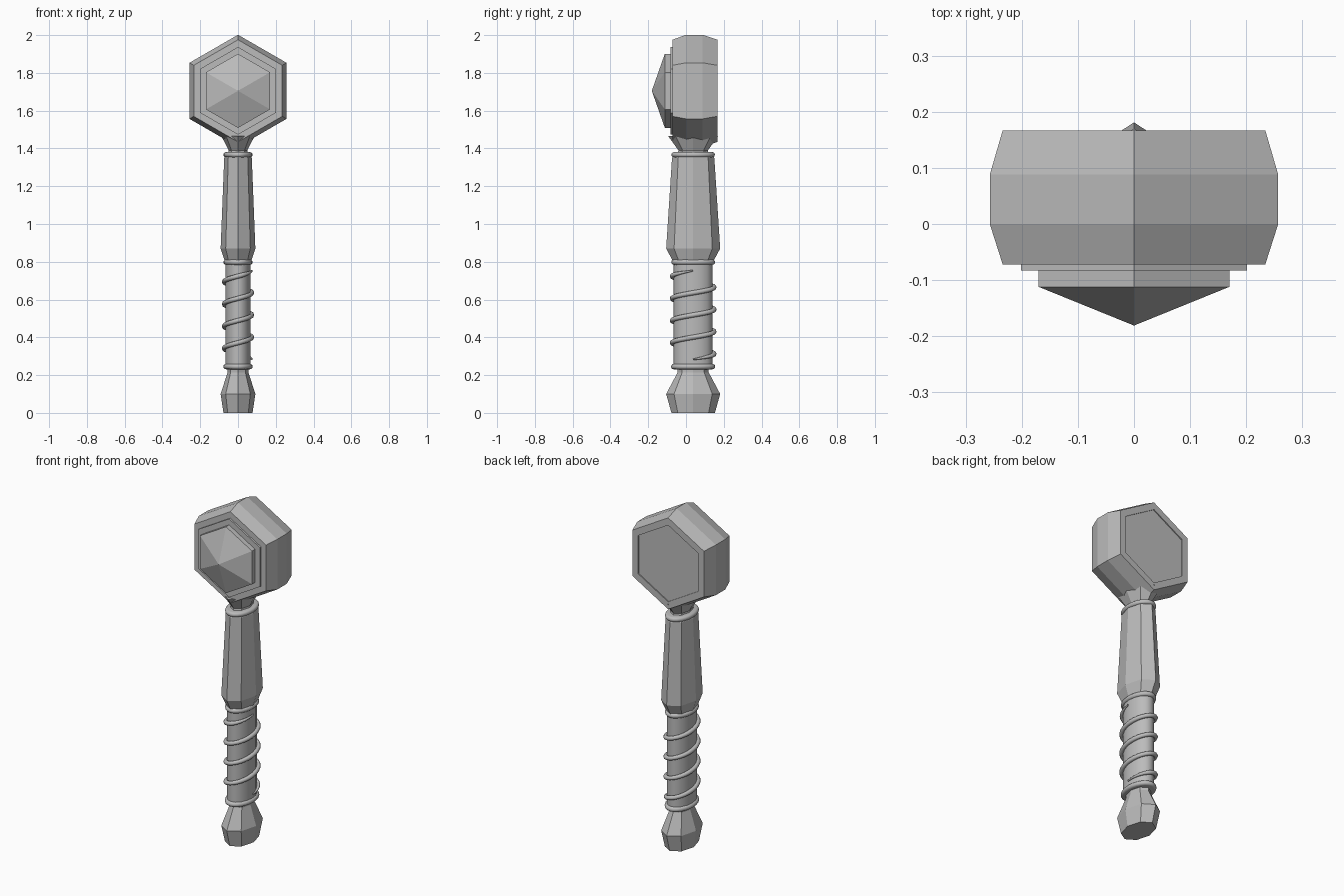
import bpy, bmesh, math
from math import sin, cos, pi

if "Cube" in bpy.data.objects:
    bpy.data.objects.remove(bpy.data.objects["Cube"])

grey = bpy.data.materials.new("steel_grey")
grey.diffuse_color = (0.5, 0.5, 0.5, 1)
grey.use_nodes = True
grey.node_tree.nodes["Principled BSDF"].inputs["Base Color"].default_value = grey.diffuse_color

HEAD_Z = 1.705      # centre height of the hexagonal head
SHAFT_Y = 0.038     # handle sits slightly behind the origin
RATIO = 1.52        # handle is deeper than it is wide


def loft(name, rings, smooth=False):
    """Skin a list of point rings; a ring of one point makes a tip, otherwise ends are capped."""
    bm = bmesh.new()
    loops = [[bm.verts.new(p) for p in ring] for ring in rings]
    for a, b in zip(loops, loops[1:]):
        n = max(len(a), len(b))
        for i in range(n):
            j = (i + 1) % n
            if len(b) == 1:
                bm.faces.new((a[i], a[j], b[0]))
            else:
                bm.faces.new((a[i], a[j], b[j], b[i]))
    for end in (loops[0], loops[-1]):
        if len(end) > 2:
            bm.faces.new(end)
    bmesh.ops.recalc_face_normals(bm, faces=bm.faces)
    me = bpy.data.meshes.new(name)
    bm.to_mesh(me)
    bm.free()
    me.materials.append(grey)
    ob = bpy.data.objects.new(name, me)
    bpy.context.collection.objects.link(ob)
    if smooth:
        bpy.ops.object.select_all(action='DESELECT')
        ob.select_set(True)
        bpy.context.view_layer.objects.active = ob
        bpy.ops.object.shade_smooth_by_angle(angle=math.radians(50))
    return ob


def hexagon(half_width, y):
    r = half_width / cos(pi / 6)
    if r == 0:
        return [(0, y, HEAD_Z)]
    return [(r * sin(k * pi / 3), y, HEAD_Z + r * cos(k * pi / 3)) for k in range(6)]


def oval(rx, ry, z, n):
    return [(rx * cos(2 * pi * k / n), SHAFT_Y + ry * sin(2 * pi * k / n), z)
            for k in range(n)]


def turned(name, profile, n=8, smooth=False):
    return loft(name, [oval(rx, ry, z, n) for rx, ry, z in profile], smooth)


# Head block, with a shallow recess in the back
loft("head", [hexagon(w, y) for w, y in [
    (0.234, -0.072), (0.257, 0.0), (0.257, 0.088), (0.234, 0.167),
    (0.196, 0.167), (0.196, 0.161)]])
# Stepped striking face and pyramid point
loft("face_plate", [hexagon(w, y) for w, y in [(0.201, -0.065), (0.201, -0.083)]])
loft("face_spike", [hexagon(w, y) for w, y in [(0.17, -0.075), (0.17, -0.112), (0, -0.181)]])

# Handle parts, from bottom to top
turned("pommel", [(0.077, 0.115, 0), (0.092, 0.143, 0.10), (0.055, 0.082, 0.215),
                  (0.055, 0.082, 0.25)])
turned("shaft", [(0.067, 0.103, 0.235), (0.067, 0.103, 0.81)], 16, True)
turned("grip", [(0.066, 0.10, 0.79), (0.092, 0.143, 0.87), (0.073, 0.112, 1.35),
                (0.06, 0.09, 1.375)])
turned("neck", [(0.055, 0.085, 1.36), (0.049, 0.078, 1.39), (0.088, 0.132, 1.465)])


# Collar rings
def collar(name, z, rx, ry, t=0.014):
    profile = [(rx - t, ry - t, z - t)]
    for k in range(7):
        a = -pi / 2 + pi * k / 6
        profile.append((rx - t + t * cos(a), ry - t + t * cos(a), z + t * sin(a)))
    turned(name, profile[1:], 24, True)


collar("lower_collar", 0.245, 0.078, 0.117)
collar("middle_collar", 0.798, 0.077, 0.116)
collar("upper_collar", 1.367, 0.077, 0.115)

# Wire wound four turns around the shaft, thin at both ends
TURNS, STEPS, SIDES = 4, 128, 8
wire = []
for i in range(STEPS + 1):
    f = i / STEPS
    a = 2 * pi * TURNS * f
    t = 0.013 * min(1, 0.3 + 14 * f, 0.3 + 14 * (1 - f))
    z = 0.283 + 0.47 * f
    ring = []
    for k in range(SIDES):
        b = 2 * pi * k / SIDES
        ring.append(((0.073 + t * cos(b)) * cos(a),
                     SHAFT_Y + (0.111 + t * cos(b)) * sin(a), z + t * sin(b)))
    wire.append(ring)
loft("wound_wire", wire, True)
